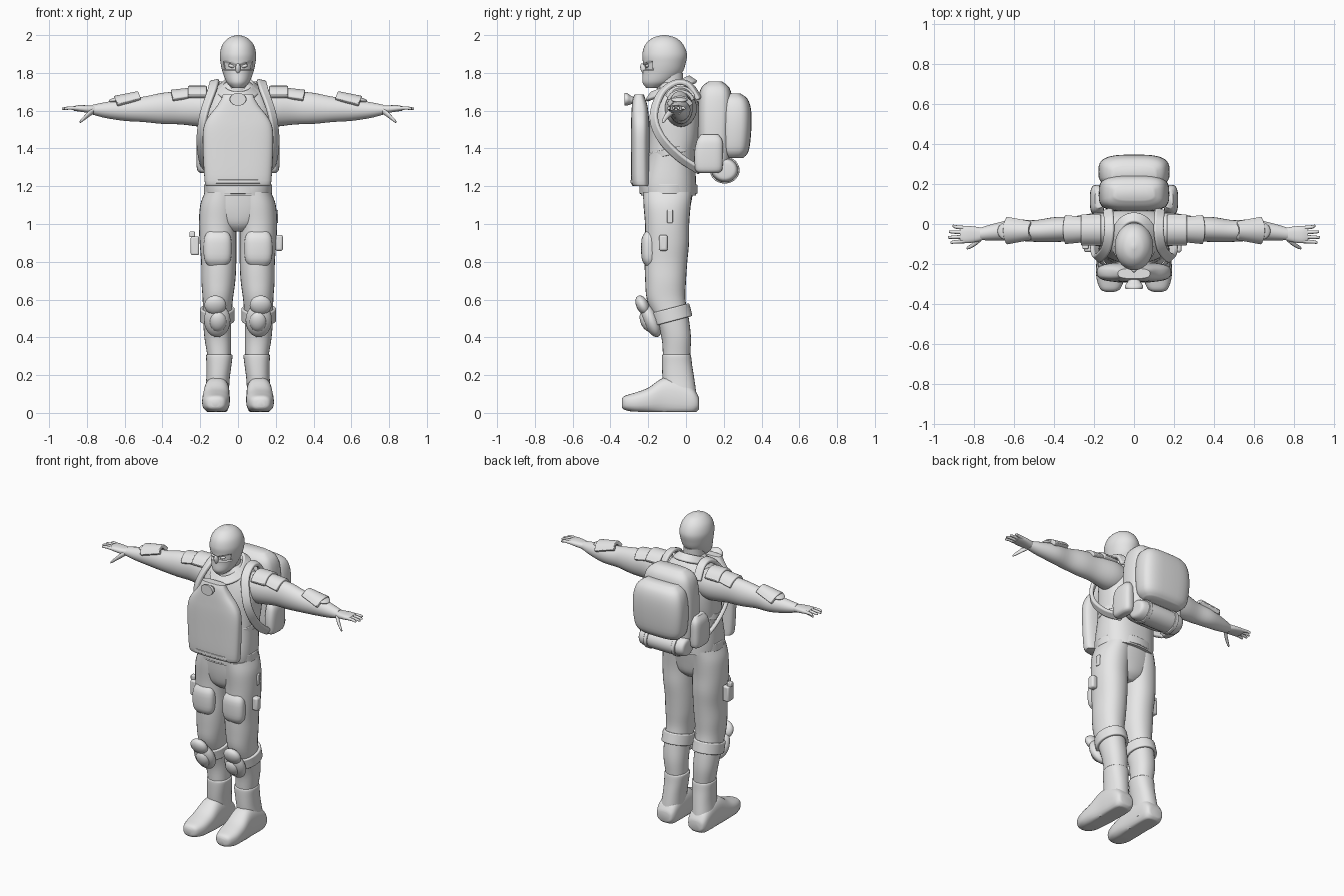
import bpy, bmesh, math
from mathutils import Vector, Matrix

grey = bpy.data.materials.new("plain_grey")
grey.diffuse_color = (0.8, 0.8, 0.8, 1)


def make(name, bm, mirror=False, bevel=0, angle=50):
    bmesh.ops.recalc_face_normals(bm, faces=bm.faces)
    me = bpy.data.meshes.new(name)
    bm.to_mesh(me)
    bm.free()
    me.materials.append(grey)
    ob = bpy.data.objects.new(name, me)
    bpy.context.collection.objects.link(ob)
    bpy.ops.object.select_all(action='DESELECT')
    ob.select_set(True)
    bpy.context.view_layer.objects.active = ob
    bpy.ops.object.shade_smooth_by_angle(angle=math.radians(angle))
    if bevel:
        b = ob.modifiers.new("bevel", 'BEVEL')
        b.width, b.segments = bevel, 3
    if mirror:
        m = ob.modifiers.new("mirror", 'MIRROR')
        m.use_clip = False
        m.use_mirror_merge = False
    return ob


def smooth_path(keys, steps, closed=False):
    """Catmull-Rom interpolation of equal-length tuples."""
    n, out = len(keys), []
    get = (lambda i: keys[i % n]) if closed else (lambda i: keys[max(0, min(n - 1, i))])
    for i in range(n if closed else n - 1):
        for s in range(steps):
            t = s / steps
            out.append([0.5 * (2 * b + (c - a) * t + (2 * a - 5 * b + 4 * c - d) * t * t
                               + (3 * b - a - 3 * c + d) * t ** 3)
                        for a, b, c, d in zip(get(i - 1), get(i), get(i + 1), get(i + 2))])
    return out if closed else out + [list(keys[-1])]


def skin(bm, rings, closed=False):
    n, m = len(rings[0]), len(rings)
    for i in range(m if closed else m - 1):
        a, b = rings[i], rings[(i + 1) % m]
        for j in range(n):
            bm.faces.new((a[j], a[(j + 1) % n], b[(j + 1) % n], b[j]))
    if not closed:
        bm.faces.new(rings[0])
        bm.faces.new(rings[-1])


def loft(name, keys, axis='z', exp=2.0, n=28, steps=4, mirror=False, shape=None):
    """keys: position on axis, centre u, centre v, radius u, radius v."""
    bm, rings = bmesh.new(), []
    for t, cu, cv, ru, rv in smooth_path(keys, steps):
        ring = []
        for j in range(n):
            a = 2 * math.pi * j / n
            c, s = math.cos(a), math.sin(a)
            u = cu + max(ru, .003) * math.copysign(abs(c) ** (2 / exp), c)
            v = cv + max(rv, .003) * math.copysign(abs(s) ** (2 / exp), s)
            p = {'z': (u, v, t), 'x': (t, u, v), 'y': (u, t, v)}[axis]
            ring.append(bm.verts.new(shape(*p) if shape else p))
        rings.append(ring)
    skin(bm, rings)
    return make(name, bm, mirror)


def strap(name, pts, centre, width, thick, closed=False, mirror=False, steps=5):
    """Flat band along pts whose face points away from centre."""
    bm, rings = bmesh.new(), []
    path = [Vector(p) for p in smooth_path(pts, steps, closed)]
    m = len(path)
    for i, p in enumerate(path):
        a = path[(i - 1) % m] if closed else path[max(i - 1, 0)]
        b = path[(i + 1) % m] if closed else path[min(i + 1, m - 1)]
        t = (b - a).normalized()
        o = p - Vector(centre)
        o = (o - t * o.dot(t)).normalized()
        s = t.cross(o)
        rings.append([bm.verts.new(p + s * width / 2 * x + o * thick / 2 * y)
                      for x, y in ((-1, -1), (1, -1), (1, 1), (-1, 1))])
    skin(bm, rings, closed)
    return make(name, bm, mirror, min(thick, width) * .35)


def ellipse(c, rx, ry, tilt=0, n=12):
    return [(c[0] + rx * math.cos(2 * math.pi * i / n), c[1] + ry * math.sin(2 * math.pi * i / n),
             c[2] + tilt * math.sin(2 * math.pi * i / n)) for i in range(n)]


def blob(name, c, r, rx=0, ry=0, mirror=False):
    bm = bmesh.new()
    mat = (Matrix.Translation(c) @ Matrix.Rotation(rx, 4, 'X') @ Matrix.Rotation(ry, 4, 'Y')
           @ Matrix.Diagonal((*r, 1)))
    bmesh.ops.create_uvsphere(bm, u_segments=20, v_segments=12, radius=1, matrix=mat)
    return make(name, bm, mirror)


def box(name, c, size, bevel=.01, mirror=False):
    bm = bmesh.new()
    bmesh.ops.create_cube(bm, size=1, matrix=Matrix.Translation(c) @ Matrix.Diagonal((*size, 1)))
    return make(name, bm, mirror, bevel)


# Head in a mask with a sunken, frowning eye opening
def eye_opening(x, y, z):
    if y < -.14 and abs(x) < .072 and 1.818 < z < 1.838 + .35 * abs(x):
        y += .014
    return x, y, z

loft("head", [(1.72, 0, -.175, .03, .035), (1.75, 0, -.15, .06, .08), (1.80, 0, -.125, .08, .104),
              (1.85, 0, -.115, .092, .113), (1.90, 0, -.113, .096, .118), (1.95, 0, -.115, .082, .1),
              (1.985, 0, -.115, .05, .062), (2.0, 0, -.115, .008, .01)],
     n=64, steps=8, shape=eye_opening)
blob("nose", (0, -.225, 1.822), (.014, .016, .03), .3)
blob("eye", (.034, -.205, 1.836), (.018, .012, .009), 0, -.3, True)
loft("neck", [(1.66, 0, -.075, .075, .08), (1.72, 0, -.085, .062, .07), (1.8, 0, -.09, .062, .075)])

# Torso, belt and collar
loft("torso", [(1.15, 0, -.093, .172, .146), (1.22, 0, -.093, .176, .146), (1.35, 0, -.08, .175, .13),
               (1.45, 0, -.065, .18, .135), (1.55, 0, -.058, .185, .135), (1.62, 0, -.053, .178, .125),
               (1.68, 0, -.055, .15, .105), (1.72, 0, -.06, .105, .085), (1.75, 0, -.07, .065, .065)],
     exp=2.5, n=36)
strap("belt", ellipse((0, -.093, 1.185), .175, .147), (0, -.093, 1.185), .05, .012, True)
strap("chest_band", ellipse((0, -.075, 1.385), .178, .136, .03), (0, -.075, 1.385), .035, .012, True)
strap("collar", ellipse((0, -.08, 1.72), .092, .112, .045), (0, -.08, 1.60), .055, .02, True)

# Front armour plate with a knob under the collar
loft("chest_plate", [(1.2, 0, -.235, .168, .045), (1.23, 0, -.24, .177, .05), (1.4, 0, -.242, .186, .05),
                     (1.5, 0, -.242, .184, .05), (1.56, 0, -.243, .162, .047), (1.62, 0, -.245, .115, .042),
                     (1.66, 0, -.248, .09, .034), (1.685, 0, -.248, .08, .025)], exp=3, n=40)
strap("plate_trim", [(-.17, -.25, 1.225), (-.1, -.285, 1.225), (0, -.289, 1.225), (.1, -.285, 1.225),
                     (.17, -.25, 1.225)], (0, -.1, 1.225), .02, .008)
loft("chest_knob", [(-.325, 0, 1.66, .042, .034), (-.31, 0, 1.66, .046, .032), (-.285, 0, 1.655, .03, .02),
                    (-.255, 0, 1.65, .025, .018)], 'y')

# Arms, hands and arm guards
loft("arm", [(.1, -.03, 1.61, .08, .085), (.18, -.027, 1.612, .084, .098), (.3, -.025, 1.615, .064, .088),
             (.4, -.028, 1.612, .062, .082), (.5, -.035, 1.607, .054, .067), (.6, -.03, 1.604, .053, .058),
             (.7, -.04, 1.603, .042, .042), (.77, -.05, 1.605, .031, .026)], 'x', mirror=True)
loft("palm", [(.75, -.05, 1.605, .028, .022), (.79, -.052, 1.608, .038, .02), (.84, -.053, 1.612, .043, .017),
              (.87, -.053, 1.612, .036, .012)], 'x', 2.5, mirror=True)
for i, (y, tip, spread) in enumerate(((-.02, .91, .01), (-.042, .927, .003), (-.064, .932, -.003),
                                      (-.086, .92, -.006))):
    loft(f"finger_{i + 1}", [(.84, y, 1.612, .01, .011), (.89, y + spread / 2, 1.614, .009, .009),
                             (tip - .006, y + spread, 1.611, .007, .007), (tip, y + spread, 1.61, .003, .003)],
         'x', n=10, mirror=True)
loft("thumb", [(.765, -.07, 1.6, .015, .016), (.79, -.092, 1.582, .014, .016), (.815, -.11, 1.56, .011, .012),
               (.834, -.12, 1.543, .007, .008), (.838, -.121, 1.541, .003, .003)], 'x', n=12, mirror=True)


def guard(name, x, c, ry, rz, width, slope):
    arc = [(x + slope * (math.cos(a) - .5), c[0] + ry * math.sin(a), c[1] + rz * math.cos(a))
           for a in (-1.0, -.5, 0, .5, 1.0)]
    strap(name, arc, (x, *c), width, .024, mirror=True)

guard("upper_shoulder_guard", .215, (-.03, 1.615), .085, .105, .1, 0)
guard("lower_shoulder_guard", .295, (-.028, 1.615), .072, .089, .1, .02)
guard("forearm_guard", .575, (-.033, 1.605), .06, .074, .13, .03)
blob("forearm_guard_tip", (.635, -.035, 1.66), (.05, .045, .014), 0, .2, True)

# Hips and legs
loft("hips", [(.96, 0, -.1, .05, .07), (1.0, 0, -.1, .12, .105), (1.08, 0, -.1, .175, .122),
              (1.18, 0, -.095, .172, .134)], exp=2.4)
loft("leg", [(1.17, .09, -.097, .085, .13), (1.1, .1, -.1, .1, .125), (1.0, .107, -.1, .1, .117),
             (.9, .106, -.1, .097, .116), (.8, .102, -.106, .093, .113), (.7, .104, -.108, .09, .108),
             (.6, .107, -.105, .08, .102), (.5, .11, -.075, .075, .09), (.4, .107, -.052, .071, .078),
             (.3, .1, -.05, .062, .072), (.25, .1, -.05, .06, .07)], mirror=True, exp=2.2)
loft("thigh_pad", [(.78, .108, -.19, .05, .025), (.82, .108, -.195, .072, .04), (.92, .108, -.195, .072, .04),
                   (.965, .108, -.185, .05, .025)], exp=2.6, mirror=True)

# Knee armour with straps
blob("knee_pad", (.11, -.185, .49), (.07, .042, .095), .4, 0, True)
blob("knee_cap", (.106, -.207, .485), (.046, .034, .058), .4, 0, True)
blob("knee_pad_top", (.12, -.23, .57), (.058, .033, .055), .45, 0, True)
strap("knee_strap", ellipse((.11, -.078, .52), .083, .095, .025), (.11, -.078, .52), .07, .018, True, True)

# Boots
loft("boot_shaft", [(.04, .112, -.02, .066, .078), (.1, .112, -.03, .064, .085), (.18, .106, -.04, .062, .084),
                    (.25, .101, -.047, .066, .08), (.3, .099, -.05, .07, .077), (.31, .099, -.05, .066, .073)],
     mirror=True, exp=2.3)


def flat_sole(x, y, z):
    return x, y, max(z, .004 + .06 * max(0, -y - .22))

loft("boot_foot", [(-.34, .12, .05, .02, .02), (-.325, .119, .053, .05, .037), (-.27, .118, .055, .07, .052),
                   (-.2, .116, .065, .073, .068), (-.12, .113, .085, .069, .1), (-.04, .113, .08, .068, .1),
                   (.03, .113, .065, .066, .075), (.06, .113, .055, .055, .045), (.068, .113, .05, .04, .03)],
     'y', 2.6, mirror=True, shape=flat_sole)

# Thigh equipment
box("right_pouch", (.218, -.12, .9), (.04, .045, .085), .012)
box("right_clip", (.205, -.085, 1.04), (.015, .03, .07), .005)
box("left_holster", (-.228, -.11, .885), (.045, .06, .1), .01)
box("left_holster_handle", (-.243, -.11, .945), (.03, .03, .03), .006)

# Backpack: body, lid pocket, side pockets, bedroll and straps
loft("backpack_body", [(1.27, 0, .15, .13, .06), (1.31, 0, .15, .165, .083), (1.5, 0, .152, .177, .09),
                       (1.65, 0, .155, .168, .09), (1.72, 0, .155, .145, .075), (1.755, 0, .155, .1, .035)],
     exp=3.5, n=36)
loft("backpack_outer", [(1.35, 0, .255, .13, .05), (1.39, 0, .258, .165, .075), (1.5, 0, .262, .178, .084),
                        (1.6, 0, .262, .172, .083), (1.66, 0, .257, .15, .07), (1.69, 0, .25, .11, .04)],
     exp=3.2, n=36)
loft("side_pocket", [(1.27, .18, .12, .02, .05), (1.29, .183, .12, .034, .072), (1.37, .184, .12, .037, .076),
                     (1.44, .182, .125, .034, .068), (1.475, .175, .125, .02, .045)], exp=3, mirror=True)
loft("bedroll", [(-.165, .205, 1.285, .03, .03), (-.155, .205, 1.285, .062, .055), (-.1, .205, 1.285, .072, .065),
                 (0, .205, 1.285, .075, .066), (.1, .205, 1.285, .072, .065), (.155, .205, 1.285, .062, .055),
                 (.165, .205, 1.285, .03, .03)], 'x')
strap("bedroll_strap", [(.1, .205 + .074 * math.cos(a * math.pi / 4), 1.285 + .066 * math.sin(a * math.pi / 4))
                        for a in range(8)], (.1, .205, 1.285), .025, .01, True, True)
strap("shoulder_strap", [(.13, .07, 1.66), (.125, .02, 1.735), (.125, -.05, 1.75), (.14, -.125, 1.7),
                         (.172, -.165, 1.61), (.19, -.165, 1.53), (.198, -.12, 1.44), (.19, -.03, 1.35),
                         (.17, .08, 1.28)], (.07, -.04, 1.5), .05, .024, mirror=True)
